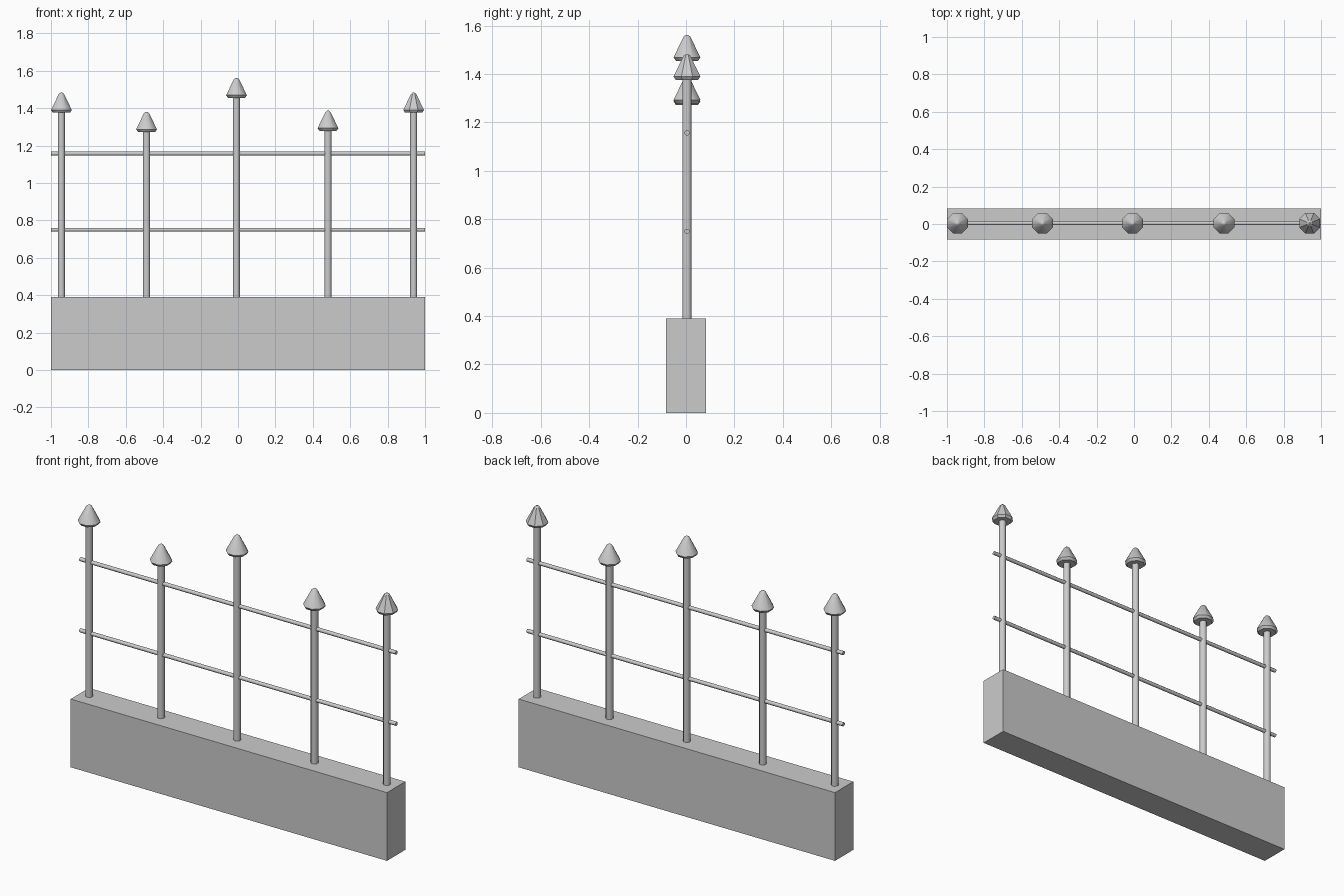
import bpy
import bmesh
import math
from mathutils import Matrix

cube = bpy.data.objects.get("Cube")
if cube:
    bpy.data.objects.remove(cube, do_unlink=True)

grey = bpy.data.materials.new("plain_grey")
grey.use_nodes = True
COLOUR = (0.6, 0.6, 0.6, 1)
grey.diffuse_color = COLOUR
grey.node_tree.nodes["Principled BSDF"].inputs["Base Color"].default_value = COLOUR

AXIS_Y = 0.004


def finish(name, bm, location, smooth):
    bmesh.ops.recalc_face_normals(bm, faces=bm.faces)
    mesh = bpy.data.meshes.new(name)
    bm.to_mesh(mesh)
    bm.free()
    mesh.materials.append(grey)
    obj = bpy.data.objects.new(name, mesh)
    obj.location = location
    bpy.context.collection.objects.link(obj)
    if smooth:
        bpy.ops.object.select_all(action='DESELECT')
        obj.select_set(True)
        bpy.context.view_layer.objects.active = obj
        bpy.ops.object.shade_smooth_by_angle(angle=math.radians(50))
    return obj


def rod(name, radius, length, location, turn=Matrix()):
    bm = bmesh.new()
    bmesh.ops.create_cone(bm, cap_ends=True, segments=8, radius1=radius,
                          radius2=radius, depth=length,
                          matrix=turn @ Matrix.Rotation(math.pi / 8, 4, 'Z'))
    finish(name, bm, location, True)


def spearhead(name, location, smooth):
    # Eight-sided cone with a bevelled rim and a blunted tip
    profile = [(0.050, 0), (0.060, 0.014), (0.015, 0.100), (0.005, 0.107)]
    bm = bmesh.new()
    rings = []
    for radius, z in profile:
        angles = [(i + 0.5) * math.tau / 8 for i in range(8)]
        rings.append([bm.verts.new((radius * math.cos(a), radius * math.sin(a), z))
                      for a in angles])
    for low, high in zip(rings, rings[1:]):
        for i in range(8):
            j = (i + 1) % 8
            bm.faces.new((low[i], low[j], high[j], high[i]))
    bm.faces.new(rings[0])
    bm.faces.new(rings[-1])
    finish(name, bm, location, smooth)


# Solid plinth
WALL_TOP = 0.39
bm = bmesh.new()
bmesh.ops.create_cube(bm, size=1, matrix=Matrix.Diagonal((2, 0.165, WALL_TOP, 1)))
finish("base_wall", bm, (0, 0, WALL_TOP / 2), False)

# Uprights with spearheads: name, x, height of the spearhead's underside
posts = [("right_end", -0.944, 1.376), ("right_middle", -0.489, 1.273),
         ("centre", -0.008, 1.455), ("left_middle", 0.481, 1.279),
         ("left_end", 0.939, 1.376)]
for name, x, top in posts:
    foot = WALL_TOP - 0.02
    rod(name + "_post", 0.02, top + 0.01 - foot, (x, AXIS_Y, (top + 0.01 + foot) / 2))
    spearhead(name + "_spearhead", (x, AXIS_Y, top), name != "left_end")

# Horizontal rails
for name, z in (("lower_rail", 0.75), ("upper_rail", 1.157)):
    rod(name, 0.011, 2, (0, AXIS_Y, z), Matrix.Rotation(math.pi / 2, 4, 'Y'))
